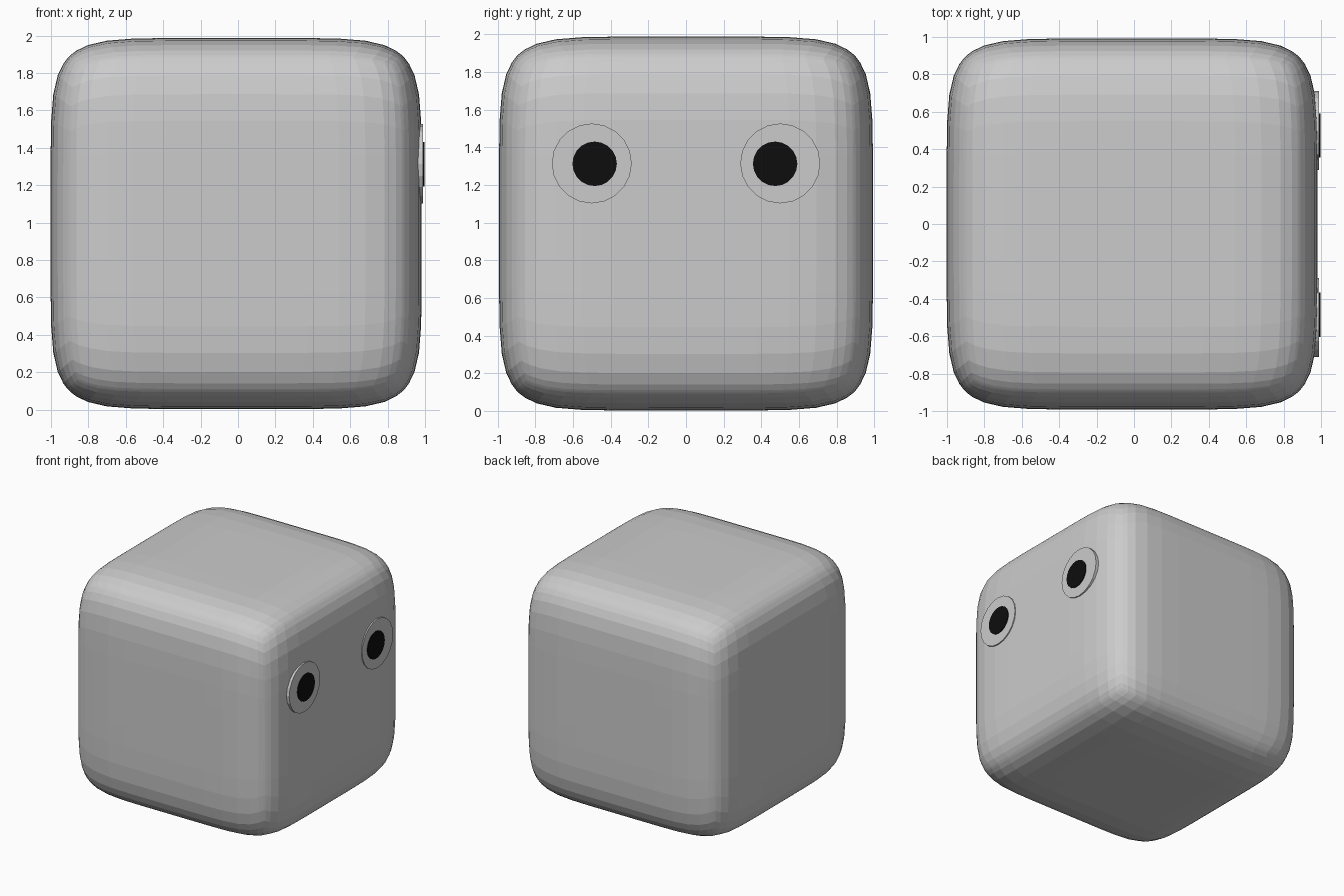
import bpy, bmesh, math
from mathutils import Vector

if "Cube" in bpy.data.objects:
    bpy.data.objects.remove(bpy.data.objects["Cube"])

HALF, POWER, SEGS = 0.992, 6.6, 16
CENTRE = Vector((-0.01, 0, 0.995))

# Body: gridded cube swollen into a superellipsoid, rows closer near the edges
bpy.ops.mesh.primitive_cube_add(size=2)
body = bpy.context.object
body.name = "body"
bm = bmesh.new()
bm.from_mesh(body.data)
bmesh.ops.subdivide_edges(bm, edges=bm.edges[:], cuts=SEGS - 1, use_grid_fill=True)
for v in bm.verts:
    p = Vector([math.sin(c * math.pi / 2) for c in v.co])
    norm = sum(abs(c) ** POWER for c in p) ** (1 / POWER)
    v.co = p / norm * HALF + CENTRE
bm.to_mesh(body.data)
bm.free()

black = bpy.data.materials.new("black")
black.diffuse_color = (0.004, 0.004, 0.004, 1)
black.use_nodes = True
black.node_tree.nodes["Principled BSDF"].inputs["Base Color"].default_value = black.diffuse_color


# Round discs facing +x
def disc(name, y, z, radius, x0, x1, mat=None):
    bpy.ops.mesh.primitive_cylinder_add(
        vertices=20, radius=radius, depth=x1 - x0,
        location=((x0 + x1) / 2, y, z), rotation=(0, math.pi / 2, 0))
    ob = bpy.context.object
    ob.name = name
    if mat:
        ob.data.materials.append(mat)


# Eyes and pupils
for side, eye_y, pupil_y in (("left", -0.5, -0.485), ("right", 0.5, 0.473)):
    disc(side + "_eye", eye_y, 1.314, 0.212, 0.90, 0.99)
    disc(side + "_pupil", pupil_y, 1.312, 0.118, 0.95, 0.996, black)
